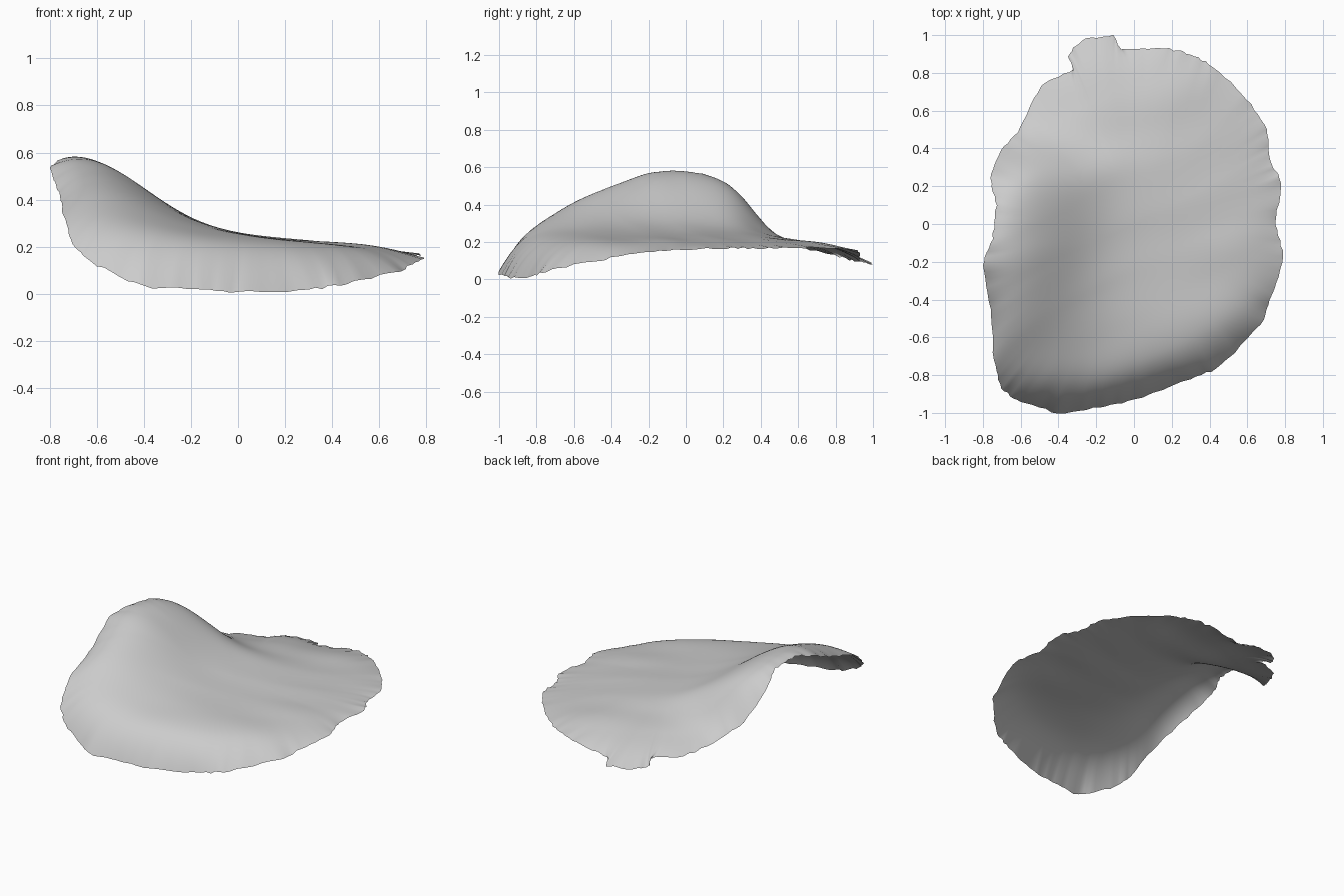
import bpy
import bmesh
import math
import random
from mathutils import Vector, noise

random.seed(4)
STEPS = 6      # rim samples between neighbouring control points
RINGS = 40     # rings from the middle out to the rim
SPREAD = 6     # samples averaged on each side for the soft rim

cube = bpy.data.objects.get("Cube")
if cube:
    bpy.data.objects.remove(cube, do_unlink=True)


def make_material(name, colour):
    material = bpy.data.materials.new(name)
    material.use_nodes = True
    material.diffuse_color = colour
    material.node_tree.nodes["Principled BSDF"].inputs["Base Color"].default_value = colour
    return material


# Outline of the sheet, counter-clockwise from its right edge
RIM = [Vector(p) for p in (
    (.75, 0, .16), (.78, .22, .165), (.72, .33, .165), (.7, .5, .165),
    (.6, .66, .17), (.42, .83, .165), (.3, .9, .155), (.16, .93, .135),
    (-.07, .93, .1), (-.11, 1, .08), (-.28, .97, .09), (-.35, .89, .1),
    (-.32, .82, .12), (-.49, .73, .14), (-.6, .51, .2), (-.7, .39, .3),
    (-.76, .24, .47), (-.73, .1, .55), (-.75, -.08, .57), (-.8, -.22, .53),
    (-.76, -.45, .43), (-.74, -.72, .33), (-.7, -.87, .21), (-.6, -.94, .12),
    (-.4, -1, .03), (-.18, -.97, .015), (0, -.93, .005), (.3, -.82, .015),
    (.46, -.75, .04), (.67, -.53, .09), (.73, -.38, .115), (.79, -.17, .15))]


def torn_rim(points):
    """Pass a rounded closed curve through the points, with a slightly torn edge."""
    result = []
    count = len(points)
    for i in range(count):
        a, b, c, d = (points[(i + k) % count] for k in (-1, 0, 1, 2))
        for step in range(STEPS):
            t = step / STEPS
            p = (b * 2 + (c - a) * t + (a * 2 - b * 5 + c * 4 - d) * t ** 2
                 + (b * 3 - a - c * 3 + d) * t ** 3) / 2
            # Half-strength rounding keeps the notch corners crisp
            p = p.lerp(b.lerp(c, t), .5)
            tear = 1 + random.uniform(-1, 1) * .006
            lift = random.uniform(-.004, .008)
            result.append(Vector((p.x * tear, p.y * tear, max(p.z + lift, 0))))
    return result


def soften(points):
    """Average each rim point with its neighbours."""
    count = len(points)
    window = range(-SPREAD, SPREAD + 1)
    return [sum((points[(i + k) % count] for k in window), Vector()) / len(window)
            for i in range(count)]


def sheet_height(x, y):
    """Flat sheet with a raised ridge along one side."""
    across = .46 / (1 + math.exp((x + .42) / .17))
    back_fade = 1 / (1 + math.exp((y - .36) / .07))
    front_fade = math.exp(-(min(y + .1, 0) / .64) ** 2)
    crease = noise.noise(Vector((x * 2 + y, y * 4 - x * 2, 0))) * .008
    return .225 - .02 * x + across * back_fade * front_fade + crease


# Curled sheet: rings of points, bent down to the soft rim, then out to the torn edge
rim = torn_rim(RIM)
soft_rim = soften(rim)
bm = bmesh.new()
centre = bm.verts.new((0, 0, sheet_height(0, 0)))
rings = []
for r in range(1, RINGS + 1):
    s = 1 - (1 - r / RINGS) ** 1.5    # rings crowd towards the curled rim
    ring = []
    for soft, torn in zip(soft_rim, rim):
        # The front and the ridge side curl later and more tightly than the back
        tightness = min(max(-soft.y, -soft.x - abs(soft.y), 0), 1)
        bend = s ** (4 + 6 * tightness)
        x, y = soft.x * s, soft.y * s
        drop = soft.z - sheet_height(soft.x, soft.y)
        point = Vector((x, y, sheet_height(x, y) + drop * bend))
        ring.append(bm.verts.new(point + (torn - soft) * s ** 14))
    rings.append(ring)

count = len(rim)
for i in range(count):
    j = (i + 1) % count
    bm.faces.new((centre, rings[0][i], rings[0][j]))
    for inner, outer in zip(rings, rings[1:]):
        bm.faces.new((inner[i], outer[i], outer[j], inner[j]))

mesh = bpy.data.meshes.new("curled_sheet")
bm.to_mesh(mesh)
bm.free()
mesh.materials.append(make_material("light_grey", (.6, .6, .6, 1)))
sheet = bpy.data.objects.new("curled_sheet", mesh)
bpy.context.collection.objects.link(sheet)
for polygon in mesh.polygons:
    polygon.use_smooth = True
